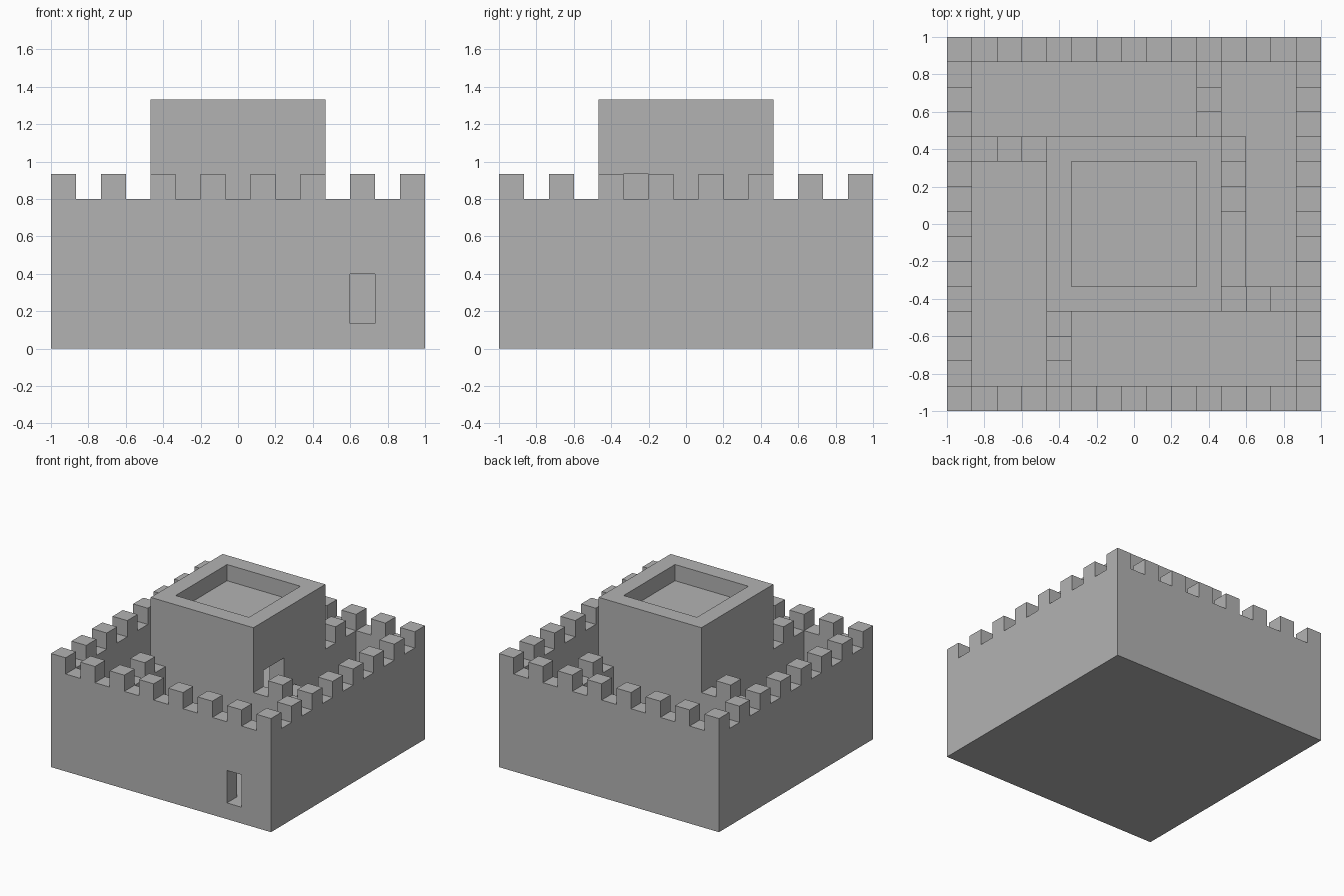
import bpy
import bmesh
from math import radians
from mathutils import Matrix, Vector

U = 2 / 15  # one building block

old = bpy.data.objects.get("Cube")
if old:
    bpy.data.objects.remove(old, do_unlink=True)

GREY = (0.45, 0.45, 0.45, 1)
stone = bpy.data.materials.new("grey stone")
stone.use_nodes = True
stone.diffuse_color = GREY
stone.node_tree.nodes["Principled BSDF"].inputs["Base Color"].default_value = GREY


def boxes(name, spans):
    """Object made of boxes, each given by ranges of x, y and z in blocks."""
    bm = bmesh.new()
    for spans_xyz in spans:
        lo = Vector([s[0] for s in spans_xyz]) * U
        hi = Vector([s[1] for s in spans_xyz]) * U
        size = Matrix.Diagonal((*(hi - lo), 1))
        bmesh.ops.create_cube(bm, size=1, matrix=Matrix.Translation((lo + hi) / 2) @ size)
    mesh = bpy.data.meshes.new(name)
    bm.to_mesh(mesh)
    bm.free()
    mesh.materials.append(stone)
    obj = bpy.data.objects.new(name, mesh)
    bpy.context.collection.objects.link(obj)
    return obj


def cut(obj, spans):
    """Subtract boxes from an object and keep the result as its mesh."""
    cutter = boxes("cutter", spans)
    mod = obj.modifiers.new("cut", 'BOOLEAN')
    mod.operation = 'DIFFERENCE'
    mod.solver = 'EXACT'
    mod.object = cutter
    bpy.context.view_layer.update()
    graph = bpy.context.evaluated_depsgraph_get()
    result = bpy.data.meshes.new_from_object(obj.evaluated_get(graph))
    obj.modifiers.clear()
    obj.data = result
    bpy.data.objects.remove(cutter, do_unlink=True)


# Outer wall with courtyard floor, battlements and front doorway
half = 7.5
inner = half - 1
wall = boxes("outer_wall", [((-half, half), (-half, half), (0, 7))])
cut(wall, [((-inner, inner), (-inner, inner), (1, 8))])
gaps = [(i - 6.5, i - 5.5) for i in range(0, 14, 2)]
cut(wall, [(g, (-8, 8), (6, 8)) for g in gaps])
cut(wall, [((-8, 8), g, (6, 8)) for g in gaps])
cut(wall, [((4.5, 5.5), (-8, -6), (1, 3))])

# Keep with sunken roof, hollow room and raised side doorway
keep = boxes("keep", [((-3.5, 3.5), (-3.5, 3.5), (1, 10))])
cut(keep, [((-2.5, 2.5), (-2.5, 2.5), (9, 11))])
cut(keep, [((-2.5, 2.5), (-2.5, 2.5), (5, 8))])
cut(keep, [((2, 4), (-2.5, -0.5), (5, 7))])

# Four dividing walls around the keep; the one beside the stairs is solid
for turn, side in enumerate(("back", "left", "front", "right")):
    divider = boxes(side + "_dividing_wall", [((2.5, 3.5), (3.5, 6.5), (1, 7))])
    cut(divider, [((2, 4), (3, 4.5), (6, 8)), ((2, 4), (5.5, 7), (6, 8))])
    if side != "right":
        cut(divider, [((2, 4), (4.5, 5.5), (0, 3))])
    divider.data.transform(Matrix.Rotation(radians(90 * turn), 4, 'Z'))

# Stairs rising to the landing at the keep doorway
steps = [((3.5, 4.5), (2.5 - i, 3.5 - i), (1, 2 + i)) for i in range(3)]
boxes("stairs", steps)
boxes("stair_landing", [((3.5, 4.5), (-2.5, 0.5), (1, 5))])
